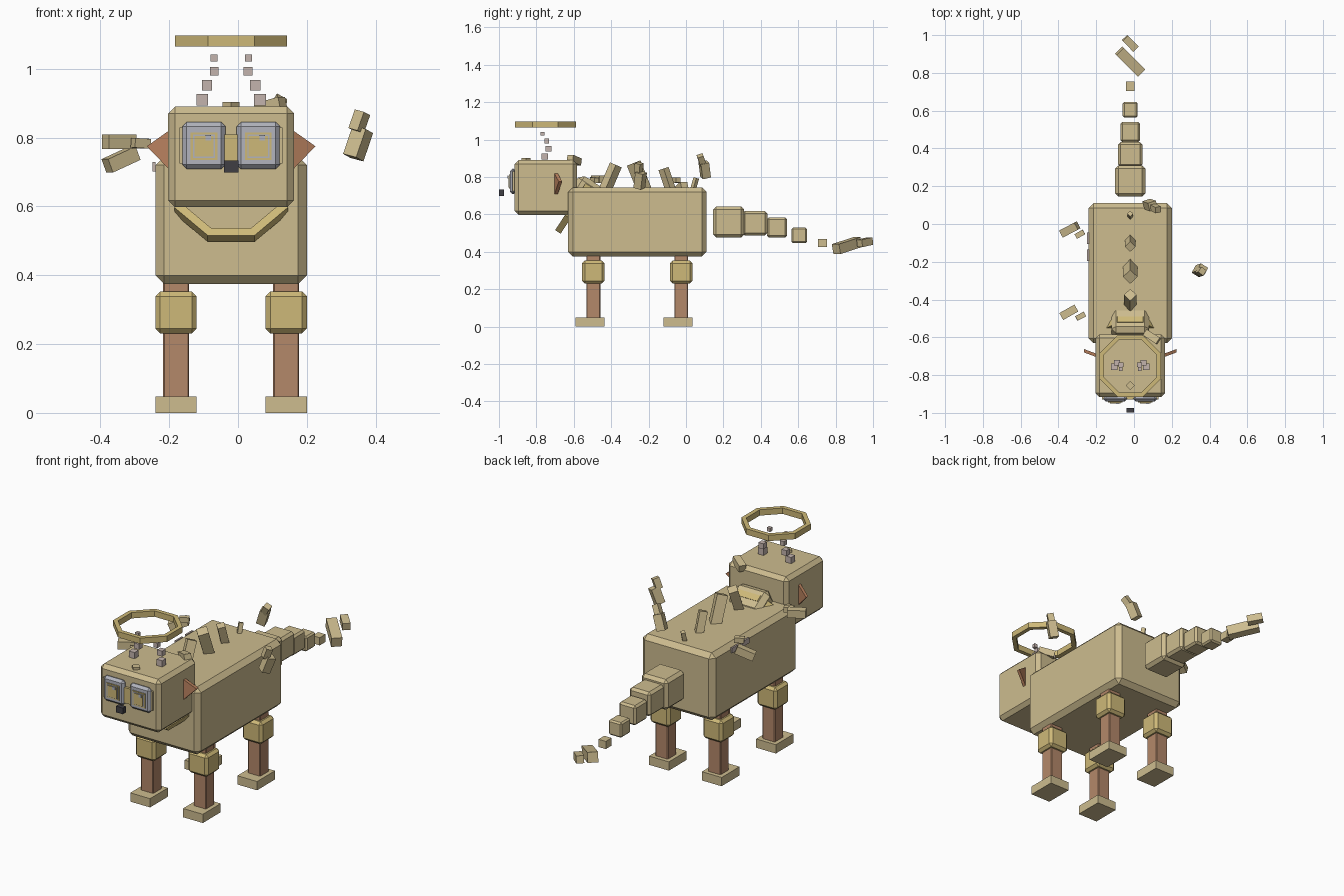
import bpy
import bmesh
import math
from mathutils import Matrix, Vector

if "Cube" in bpy.data.objects:
    bpy.data.objects.remove(bpy.data.objects["Cube"], do_unlink=True)

MID = -0.02  # symmetry plane of the creature


def material(name, rgb):
    col = [((c / 255 + 0.055) / 1.055) ** 2.4 for c in rgb] + [1]
    m = bpy.data.materials.new(name)
    m.use_nodes = True
    m.diffuse_color = col
    m.node_tree.nodes["Principled BSDF"].inputs["Base Color"].default_value = col
    return m


TAN = material("tan hide", (205, 188, 143))
GOLD = material("gold", (206, 185, 120))
BROWN = material("leg brown", (180, 136, 106))
RUST = material("ear rust", (186, 130, 95))
SILVER = material("silver frame", (178, 180, 190))
SMOKE = material("smoke grey", (196, 180, 174))
DARK = material("nose black", (64, 62, 68))


def finish(name, bm, mat):
    bmesh.ops.recalc_face_normals(bm, faces=bm.faces)
    mesh = bpy.data.meshes.new(name)
    bm.to_mesh(mesh)
    bm.free()
    mesh.materials.append(mat)
    ob = bpy.data.objects.new(name, mesh)
    bpy.context.scene.collection.objects.link(ob)
    return ob


def box(name, mat, loc, size, bevel=0, rot=None):
    """Box with an optional flat chamfer and rotation matrix."""
    bm = bmesh.new()
    bmesh.ops.create_cube(bm, size=1, matrix=Matrix.Diagonal((*size, 1)))
    if bevel:
        bmesh.ops.bevel(bm, geom=bm.edges[:], offset=bevel, segments=1,
                        affect='EDGES', clamp_overlap=True)
    m = Matrix.Translation(loc)
    if rot:
        m = m @ rot.to_4x4()
    bm.transform(m)
    return finish(name, bm, mat)


def bar(name, start, end, width, twist=0, mat=TAN):
    """Square bar running from start to end."""
    a, b = Vector(start), Vector(end)
    rot = (b - a).to_track_quat('Z', 'Y').to_matrix() @ Matrix.Rotation(math.radians(twist), 3, 'Z')
    return box(name, mat, (a + b) / 2, (width, width, (b - a).length), 0, rot)


def ring(name, loc, apothem, width, height, tilt=0):
    """Eight-sided ring with flat sides facing the axes."""
    bm = bmesh.new()
    loops = []
    for r, z in ((apothem, -1), (apothem, 1), (apothem - width, 1), (apothem - width, -1)):
        r /= math.cos(math.pi / 8)
        loops.append([bm.verts.new((r * math.cos(a), r * math.sin(a), z * height / 2))
                      for a in ((i + 0.5) * math.pi / 4 for i in range(8))])
    for k in range(4):
        p, q = loops[k], loops[(k + 1) % 4]
        for i in range(8):
            j = (i + 1) % 8
            bm.faces.new((p[i], p[j], q[j], q[i]))
    bm.transform(Matrix.Translation(loc) @ Matrix.Rotation(math.radians(tilt), 4, 'X'))
    return finish(name, bm, GOLD)


# Trunk, head, neck and collar
box("body", TAN, (MID, -0.26, 0.56), (0.44, 0.74, 0.37), 0.025)
box("head", TAN, (MID, -0.75, 0.744), (0.366, 0.332, 0.292), 0.02)
neck_tilt = Matrix.Rotation(math.radians(-33), 3, 'X')
box("neck", TAN, (MID, -0.56, 0.685), (0.2, 0.15, 0.22), 0.025, neck_tilt)
ring("collar", (MID, -0.595, 0.645), 0.165, 0.025, 0.035, 57)

# Legs, knees and feet
for side, x in (("right", -0.18), ("left", 0.14)):
    for end, y in (("front", -0.495), ("back", -0.025)):
        tag = f"{end}_{side}"
        box(f"{tag}_leg", BROWN, (x, y, 0.22), (0.076, 0.074, 0.36), 0.004)
        box(f"{tag}_knee", GOLD, (x, y, 0.292), (0.12, 0.12, 0.122), 0.014)
        box(f"{tag}_foot", TAN, (x, y - 0.018, 0.024), (0.12, 0.155, 0.048))

# Tail of shrinking blocks with a crooked tip
for i, (y, z, s) in enumerate(((0.228, 0.56, 0.166), (0.368, 0.553, 0.133),
                               (0.487, 0.53, 0.108), (0.605, 0.488, 0.083))):
    box(f"tail_block_{i + 1}", TAN, (MID, y, z), (s * 0.96, s, s), s * 0.1)
box("tail_block_5", TAN, (MID, 0.73, 0.447), (0.044, 0.05, 0.042))
bar("tail_tip", (0.037, 0.803, 0.415), (-0.077, 0.917, 0.452), 0.054)
bar("tail_tip_end", (0.008, 0.928, 0.445), (-0.048, 0.985, 0.458), 0.04)

# Ears: thin triangles swept back
for side, s in (("right", -1), ("left", 1)):
    bm = bmesh.new()
    tri = [bm.verts.new(p) for p in ((MID + s * 0.17, -0.708, 0.828),
                                     (MID + s * 0.245, -0.68, 0.775),
                                     (MID + s * 0.17, -0.708, 0.697))]
    top = bmesh.ops.extrude_face_region(bm, geom=[bm.faces.new(tri)])
    bmesh.ops.translate(bm, vec=(0, 0.018, 0),
                        verts=[v for v in top["geom"] if isinstance(v, bmesh.types.BMVert)])
    finish(f"{side}_ear", bm, RUST)

    # Eyes: layered plates in a silver frame
    x = MID + s * 0.079
    box(f"{side}_eye_backing", TAN, (x + s * 0.006, -0.918, 0.777), (0.13, 0.02, 0.105))
    box(f"{side}_eye_frame", SILVER, (x, -0.925, 0.777), (0.126, 0.03, 0.137), 0.013)
    box(f"{side}_eye_lens", GOLD, (x, -0.936, 0.775), (0.078, 0.016, 0.08))
    box(f"{side}_eye_rim", SILVER, (x, -0.944, 0.775), (0.064, 0.004, 0.068))
    box(f"{side}_pupil", GOLD, (x, -0.947, 0.775), (0.056, 0.006, 0.06))
    box(f"{side}_eye_glint", SILVER, (x + 0.012, -0.951, 0.8), (0.016, 0.006, 0.016))

    # Smoke puffs rising from the head
    for i, (dx, y, z, w) in enumerate(((0.084, -0.755, 0.91, 0.034), (0.07, -0.735, 0.952, 0.03),
                                       (0.049, -0.745, 0.993, 0.025), (0.05, -0.767, 1.032, 0.02))):
        box(f"{side}_smoke_{i + 1}", SMOKE, (MID + s * dx, y, z), (w, w, w))

box("eye_bridge", GOLD, (MID, -0.92, 0.767), (0.04, 0.02, 0.085))
box("nose", DARK, (MID, -0.986, 0.716), (0.042, 0.026, 0.034))
ring("halo", (MID, -0.752, 1.081), 0.163, 0.023, 0.032)

# Spikes along the spine and on the head
for i, (y, lean, h, w) in enumerate(((-0.405, 0.03, 0.13, 0.048), (-0.25, -0.03, 0.14, 0.055),
                                     (-0.1, -0.02, 0.11, 0.04), (0.045, 0.01, 0.06, 0.022))):
    bar(f"spine_spike_{i + 1}", (MID, y - lean, 0.725), (MID, y + lean, 0.735 + h), w, 45)
bar("head_spike", (MID, -0.855, 0.88), (MID, -0.855, 0.903), 0.035, 45)

# Loose shards drifting around the body
bar("right_front_shard", (-0.385, -0.49, 0.788), (-0.305, -0.445, 0.788), 0.042)
bar("right_front_shard_small", (-0.305, -0.5, 0.785), (-0.26, -0.477, 0.782), 0.028)
bar("right_back_shard", (-0.38, -0.05, 0.718), (-0.3, -0.008, 0.755), 0.042)
bar("right_back_shard_small", (-0.308, -0.066, 0.782), (-0.265, -0.042, 0.784), 0.028)
bar("left_shard", (0.335, -0.25, 0.742), (0.363, -0.24, 0.824), 0.046, 40)
bar("left_shard_small", (0.343, -0.255, 0.82), (0.362, -0.25, 0.874), 0.034, 40)
bar("back_shard", (0.07, 0.105, 0.8), (0.1, 0.095, 0.878), 0.046, 35)
bar("back_shard_small", (0.1, 0.09, 0.87), (0.128, 0.075, 0.915), 0.033, 35)
bar("head_shard", (0.06, -0.575, 0.88), (0.13, -0.62, 0.9), 0.038)

# Small plates on the right flank
for i, y in enumerate((-0.075, -0.165)):
    box(f"flank_plate_{i + 1}", SMOKE, (-0.244, y, 0.715), (0.009, 0.06, 0.028))
